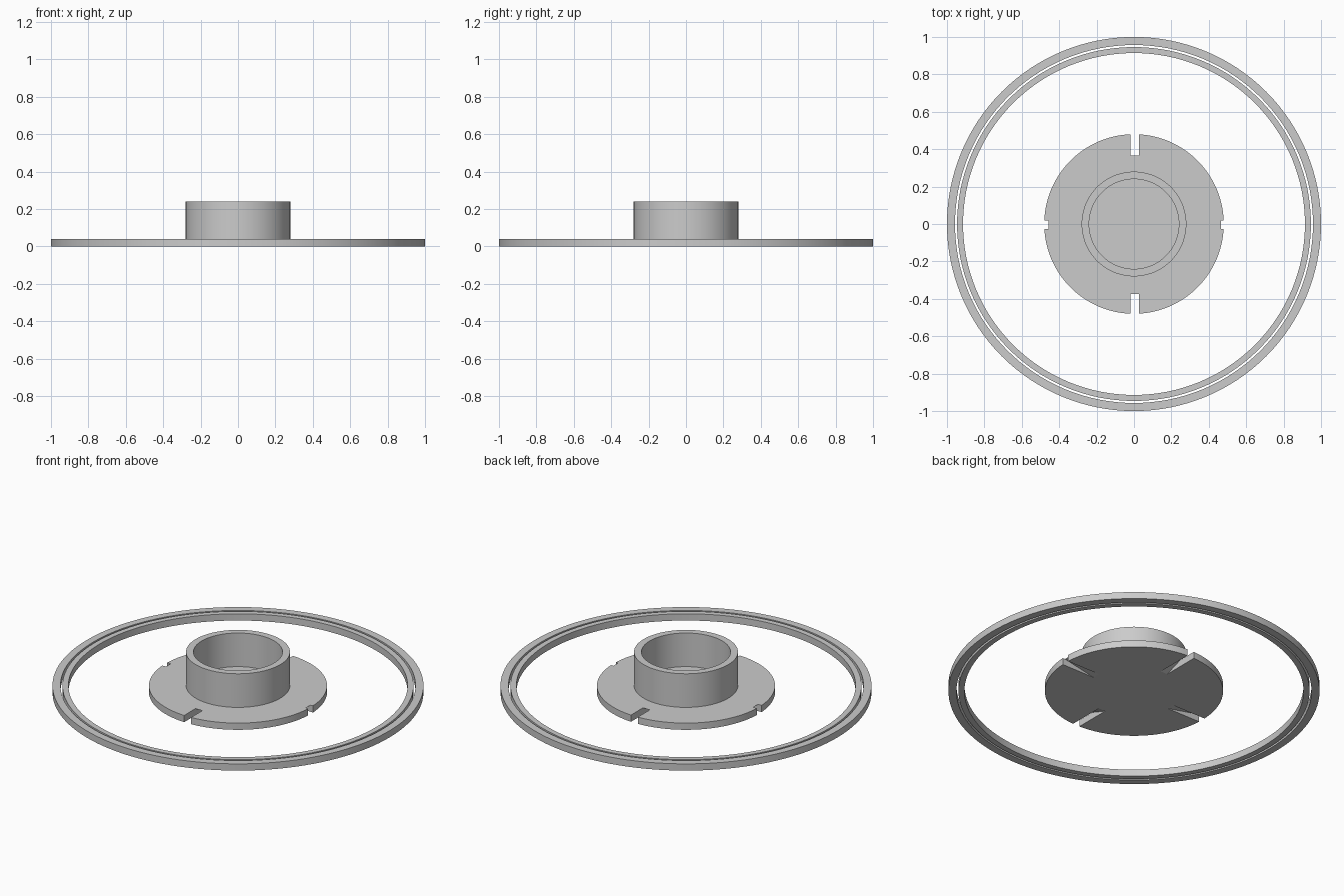
import bpy, bmesh
from math import pi, radians
from mathutils import Matrix

if "Cube" in bpy.data.objects:
    bpy.data.objects.remove(bpy.data.objects["Cube"])

SEGMENTS = 128
PLATE = 0.04            # thickness of the plate and the rings

grey = bpy.data.materials.new("light_grey")
grey.use_nodes = True
grey.diffuse_color = (0.6, 0.6, 0.6, 1)
grey.node_tree.nodes["Principled BSDF"].inputs["Base Color"].default_value = (0.6, 0.6, 0.6, 1)


def finish(name, bm):
    """Turn a bmesh into a named grey object."""
    bmesh.ops.recalc_face_normals(bm, faces=bm.faces)
    mesh = bpy.data.meshes.new(name)
    bm.to_mesh(mesh)
    bm.free()
    mesh.materials.append(grey)
    obj = bpy.data.objects.new(name, mesh)
    bpy.context.collection.objects.link(obj)
    return obj


def lathe(name, profile):
    """Revolve a closed (radius, z) outline around the z axis."""
    bm = bmesh.new()
    verts = [bm.verts.new((r, 0, z)) for r, z in profile]
    edges = [bm.edges.new((a, b)) for a, b in zip(verts, verts[1:] + verts[:1])
             if a.co.x + b.co.x > 0]
    bmesh.ops.spin(bm, geom=verts + edges, cent=(0, 0, 0), axis=(0, 0, 1),
                   angle=2 * pi, steps=SEGMENTS)
    bmesh.ops.remove_doubles(bm, verts=bm.verts, dist=0.0001)
    return finish(name, bm)


def ring(name, inner, outer):
    return lathe(name, [(inner, 0), (outer, 0), (outer, PLATE), (inner, PLATE)])


def slot_cutter(name, tip, opening, quarter_turns, offset):
    """Wedge with a ramp rising from the tip (bottom) to the opening (top)."""
    run = opening - tip
    outline = [(tip - run / 2, -PLATE / 2), (0.6, -PLATE / 2),
               (0.6, PLATE * 1.5), (opening + run / 2, PLATE * 1.5)]
    bm = bmesh.new()
    face = bm.faces.new([bm.verts.new((r, -0.0225, z)) for r, z in outline])
    new = bmesh.ops.extrude_face_region(bm, geom=[face])["geom"]
    bmesh.ops.translate(bm, verts=[v for v in new if isinstance(v, bmesh.types.BMVert)],
                        vec=(0, 0.045, 0))
    turn = Matrix.Rotation(quarter_turns * pi / 2, 4, "Z")
    bmesh.ops.transform(bm, matrix=Matrix.Translation(offset) @ turn, verts=bm.verts)
    obj = finish(name, bm)
    obj.hide_render = True
    return obj


# Two thin concentric rings
parts = [ring("outer_ring", 0.957, 1.0), ring("inner_ring", 0.914, 0.946)]

# Round plate with an open cup on top
hub = lathe("slotted_hub", [(0, 0), (0.48, 0), (0.48, PLATE), (0.28, PLATE),
                            (0.28, 0.24), (0.24, 0.24), (0.24, PLATE), (0, PLATE)])
parts.append(hub)

# Ramped slots cut upward through the rim, longer at front and back
cutters = []
for i in range(4):
    opening = 0.37 if i % 2 else 0.46
    cutter = slot_cutter(f"slot_cutter_{i}", 0.26, opening, i, (0.004, -0.003, 0))
    cutters.append(cutter)
    mod = hub.modifiers.new("slot", "BOOLEAN")
    mod.operation = "DIFFERENCE"
    mod.solver = "EXACT"
    mod.object = cutter

# Bake the cuts and discard the cutters
bpy.context.view_layer.update()
cut = bpy.data.meshes.new_from_object(hub.evaluated_get(bpy.context.evaluated_depsgraph_get()))
hub.modifiers.clear()
hub.data = cut
for cutter in cutters:
    bpy.data.objects.remove(cutter)

# Smooth walls with crisp edges
bpy.ops.object.select_all(action="DESELECT")
for part in parts:
    part.select_set(True)
bpy.context.view_layer.objects.active = hub
bpy.ops.object.shade_smooth_by_angle(angle=radians(10))
